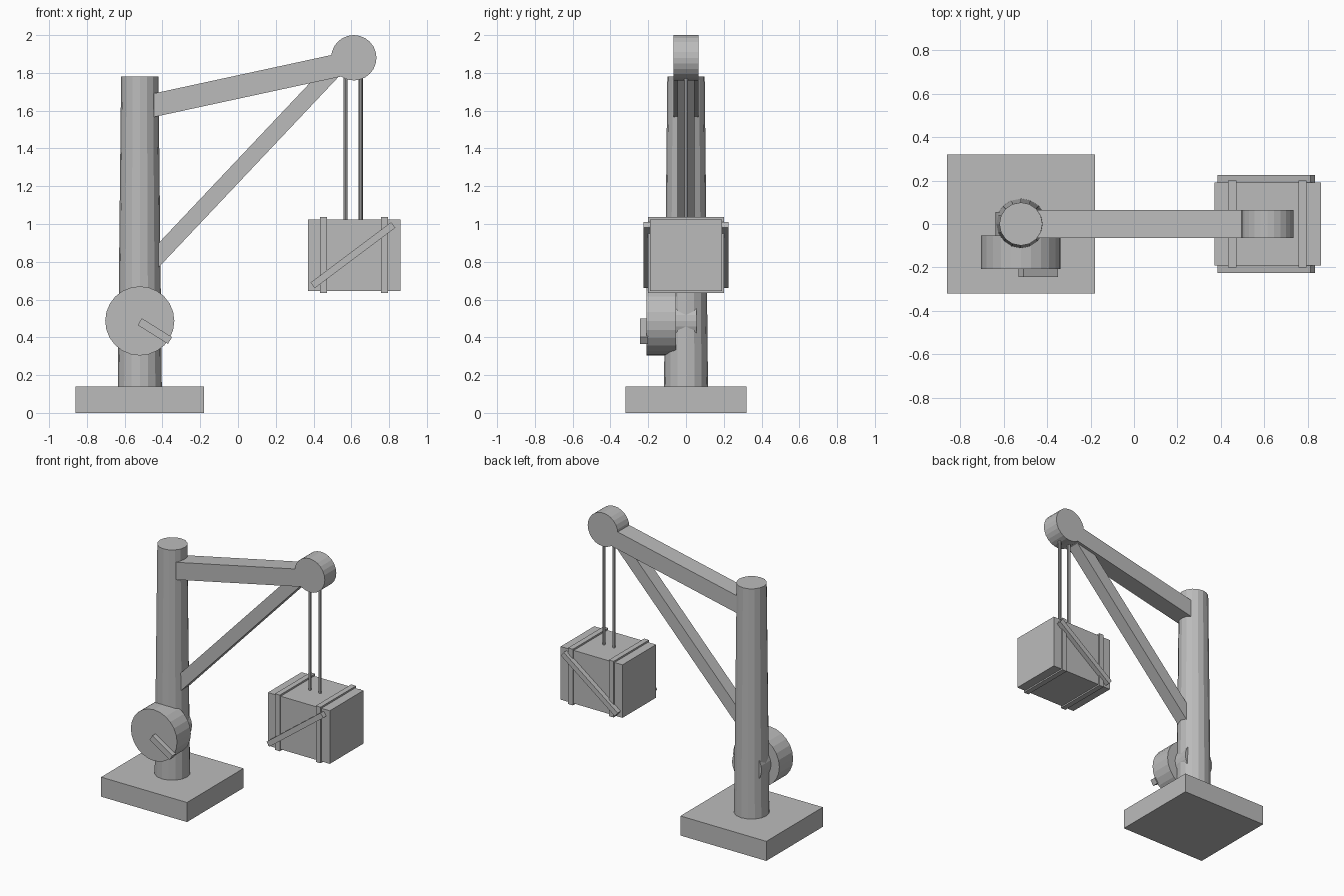
import bpy
import math
from mathutils import Matrix, Vector

cube = bpy.data.objects.get("Cube")
if cube:
    bpy.data.objects.remove(cube, do_unlink=True)

GREY = (0.5, 0.5, 0.5, 1.0)
grey = bpy.data.materials.new("plain grey")
grey.use_nodes = True
grey.diffuse_color = GREY
grey.node_tree.nodes["Principled BSDF"].inputs["Base Color"].default_value = GREY


def finish(name):
    obj = bpy.context.object
    obj.name = name
    obj.data.name = name
    obj.data.materials.append(grey)
    return obj


def box(name, low, high):
    """Axis-aligned box between two corners."""
    low, high = Vector(low), Vector(high)
    bpy.ops.mesh.primitive_cube_add(size=1, location=(low + high) / 2)
    obj = finish(name)
    obj.data.transform(Matrix.Diagonal((*(high - low), 1)))
    return obj


def beam(name, start, end, thickness, y_low, y_high):
    """Straight bar between two (x, z) points, spanning a range in y."""
    a, b = Vector(start), Vector(end)
    run, mid = b - a, (a + b) / 2
    bpy.ops.mesh.primitive_cube_add(size=1, location=(mid.x, (y_low + y_high) / 2, mid.y))
    obj = finish(name)
    obj.data.transform(Matrix.Diagonal((run.length, y_high - y_low, thickness, 1)))
    obj.rotation_euler.y = -math.atan2(run.y, run.x)
    return obj


def wheel(name, x, z, radius, y_low, y_high, sides=24):
    """Cylinder whose axis runs front to back."""
    bpy.ops.mesh.primitive_cylinder_add(
        vertices=sides, radius=radius, depth=y_high - y_low,
        location=(x, (y_low + y_high) / 2, z), rotation=(math.pi / 2, 0, 0))
    return finish(name)


# Base slab and tapered mast
POST_X = -0.52
box("base", (-0.86, -0.32, 0), (-0.18, 0.32, 0.14))
bpy.ops.mesh.primitive_cone_add(vertices=16, radius1=0.117, radius2=0.099,
                                depth=1.68, location=(POST_X, 0, 0.94))
finish("mast")

# Boom, diagonal brace and head pulley
beam("boom", (-0.5, 1.617), (0.6, 1.855), 0.122, -0.065, 0.065)
beam("brace", (-0.47, 0.782), (0.55, 1.862), 0.088, -0.045, 0.045)
wheel("head_pulley", 0.613, 1.88, 0.12, -0.065, 0.065)

# Winch drum on an axle through the mast, with its crank
wheel("winch_axle", POST_X, 0.487, 0.117, -0.1, 0.055)
wheel("winch_drum", POST_X, 0.487, 0.183, -0.208, -0.052)
beam("crank", (-0.52, 0.483), (-0.36, 0.383), 0.042, -0.243, -0.2)

# Hoisting ropes
for side, x in (("right", 0.57), ("left", 0.65)):
    bpy.ops.mesh.primitive_cylinder_add(vertices=8, radius=0.011, depth=0.83,
                                        location=(x, 0, 1.425))
    finish(side + "_rope")

# Crate with wrap-around battens and a diagonal plank on front and back
box("crate", (0.37, -0.19, 0.645), (0.86, 0.19, 1.025))
for side, x in (("right", 0.452), ("left", 0.775)):
    box(side + "_batten", (x - 0.019, -0.2, 0.635), (x + 0.019, 0.2, 1.037))
for side, y in (("front", -0.205), ("back", 0.205)):
    beam(side + "_plank", (0.395, 0.675), (0.822, 0.995), 0.037, y - 0.02, y + 0.02)
